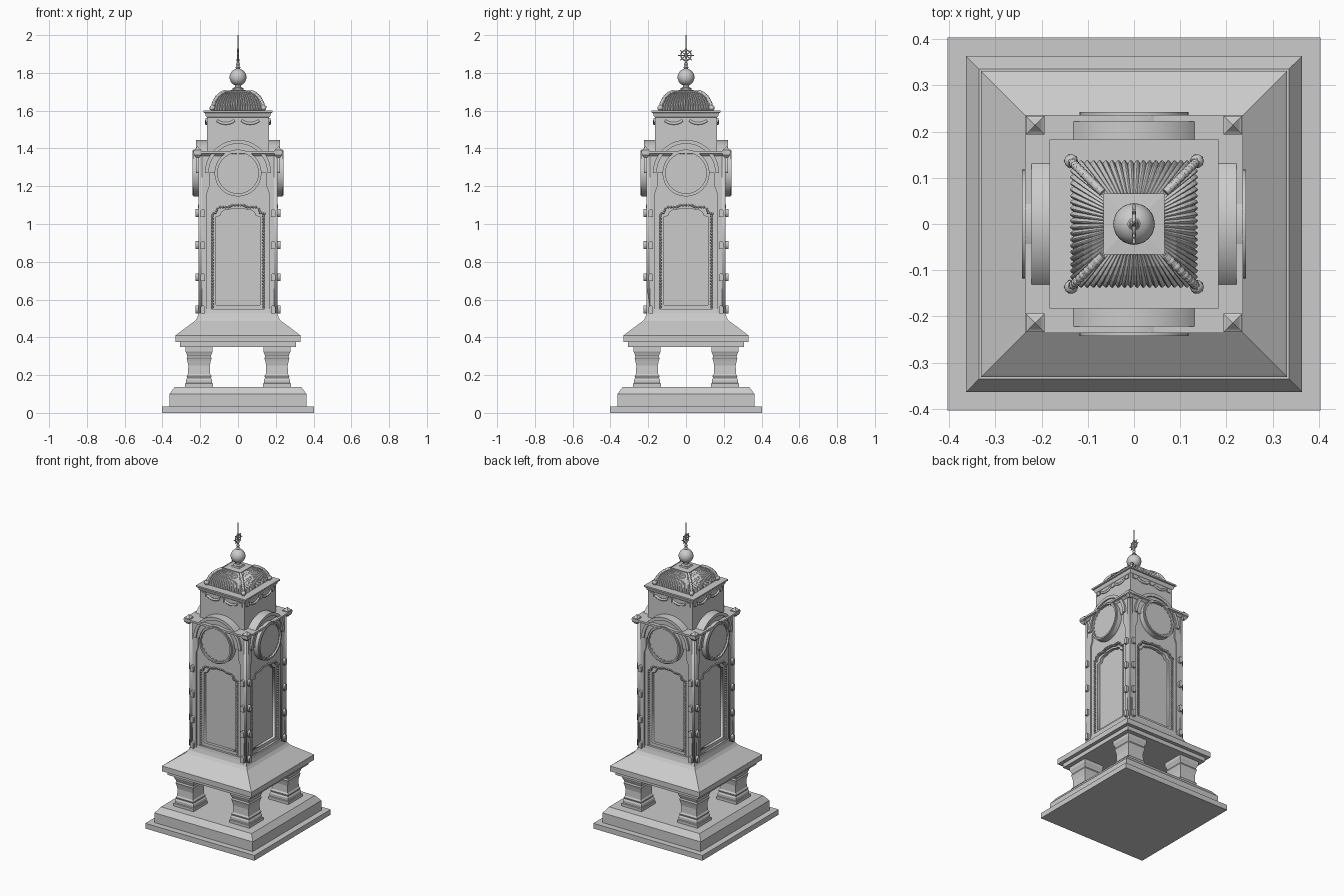
import bpy, bmesh
from math import sin, cos, pi, radians
from mathutils import Matrix, Vector

if "Cube" in bpy.data.objects:
    bpy.data.objects.remove(bpy.data.objects["Cube"])


def finish(name, bm, smooth=False):
    bmesh.ops.recalc_face_normals(bm, faces=bm.faces)
    me = bpy.data.meshes.new(name)
    bm.to_mesh(me)
    bm.free()
    for p in me.polygons:
        p.use_smooth = smooth
    ob = bpy.data.objects.new(name, me)
    bpy.context.collection.objects.link(ob)
    return ob


def skin(name, rings, smooth=False):
    """Closed loft through rings of equal point count."""
    bm = bmesh.new()
    vs = [[bm.verts.new(p) for p in r] for r in rings]
    n = len(vs[0])
    for a, b in zip(vs, vs[1:]):
        for i in range(n):
            bm.faces.new((a[i], a[(i + 1) % n], b[(i + 1) % n], b[i]))
    bm.faces.new(vs[0][::-1])
    bm.faces.new(vs[-1])
    return finish(name, bm, smooth)


def square(name, prof, cx=0, cy=0):
    return skin(name, [[(cx + h * a, cy + h * b, z) for a, b in
                        ((-1, -1), (1, -1), (1, 1), (-1, 1))] for h, z in prof])


def lathe(name, prof, n=24):
    ob = skin(name, [[(r * cos(2 * pi * i / n), r * sin(2 * pi * i / n), z)
                      for i in range(n)] for r, z in prof], True)
    bpy.context.view_layer.objects.active = ob
    ob.select_set(True)
    bpy.ops.object.shade_smooth_by_angle(angle=radians(40))
    ob.select_set(False)
    return ob


def curve_obj(name, splines, cyclic, **props):
    cu = bpy.data.curves.new(name, 'CURVE')
    for k, v in props.items():
        setattr(cu, k, v)
    for pts in splines:
        s = cu.splines.new('POLY')
        s.points.add(len(pts) - 1)
        for p, q in zip(s.points, pts):
            p.co = (*q, 1) if len(q) == 3 else (*q, 0, 1)
        s.use_cyclic_u = cyclic
    tmp = bpy.data.objects.new(name, cu)
    bpy.context.collection.objects.link(tmp)
    me = bpy.data.meshes.new_from_object(
        tmp.evaluated_get(bpy.context.evaluated_depsgraph_get()))
    bpy.data.objects.remove(tmp)
    ob = bpy.data.objects.new(name, me)
    bpy.context.collection.objects.link(ob)
    return ob


def plate(name, outlines, y0, y1):
    """Outlines in (x, z), holes allowed, filling depth y0..y1."""
    ob = curve_obj(name, outlines, True, dimensions='2D', fill_mode='BOTH',
                   extrude=abs(y1 - y0) / 2)
    ob.data.transform(Matrix.Translation((0, (y0 + y1) / 2, 0)) @ Matrix.Rotation(pi / 2, 4, 'X'))
    return ob


def four(ob):
    """Repeat a front-face part on the other three faces."""
    for k in (1, 2, 3):
        c = ob.copy()
        c.rotation_euler.z = k * pi / 2
        bpy.context.collection.objects.link(c)


def balls(name, pts, r):
    bm = bmesh.new()
    for p in pts:
        bmesh.ops.create_icosphere(bm, subdivisions=1, radius=r, matrix=Matrix.Translation(p))
    return finish(name, bm, True)


def rect(x0, x1, z0, z1):
    return [(x0, z0), (x1, z0), (x1, z1), (x0, z1)]


def arc(r, a0=0, a1=360, n=48, cx=0, cz=1.27):
    return [(cx + r * cos(radians(a0 + (a1 - a0) * i / n)),
             cz + r * sin(radians(a0 + (a1 - a0) * i / n))) for i in range(n + (a1 - a0 < 360))]


# base plinths and the flared table carrying the tower
square("ground_slab", [(.403, 0), (.403, .035)])
square("plinth", [(.363, .035), (.363, .1), (.335, .137)])
square("table", [(.307, .348), (.307, .375), (.331, .375), (.331, .41), (.325, .415),
                 (.228, .487), (.215, .505), (.208, .53), (.205, .55)])

# four squat pillars
leg = [(.074, .137), (.074, .155), (.069, .158), (.069, .175), (.063, .185), (.066, .195),
       (.059, .205), (.057, .25), (.062, .275), (.066, .29), (.062, .3), (.067, .315),
       (.072, .325), (.072, .35)]
for sx in (-1, 1):
    for sy in (-1, 1):
        square("leg", leg, sx * .206, sy * .206)

# tower shaft: core, then faces with a scalloped opening
square("shaft_core", [(.172, .53), (.172, 1.38)])
half = [(1.05, .57), (1.05, 8.4), (.88, 8.45), (.85, 8.7), (.75, 8.85), (.4, 8.9), (.2, 9.05)]


def opening(w, z0, dz):
    k = [(w, z0), (w, 1.05 + dz), (w - .022, 1.055 + dz), (w - .03, 1.075 + dz),
         (w - .045, 1.085 + dz), (.05, 1.085 + dz), (.03, 1.095 + dz)]
    return k + [(-x, z) for x, z in reversed(k)]


four(plate("panel_frame", [rect(-.2, .2, .53, 1.38), opening(.14, .55, 0)], -.202, -.19))
four(plate("panel_inner_frame", [rect(-.18, .18, .53, 1.2), opening(.117, .57, -.012)], -.191, -.17))
for s in (-1, 1):
    pil = [(.21, .53), (.21, 1.375), (.15, 1.375), (.15, 1.2), (.157, 1.185), (.163, 1.165), (.163, .53)]
    four(plate("corner_pilaster", [[(s * x, z) for x, z in pil]], -.21, -.19))
    # rounded studs up the pilasters
    for z in (.527, .697, .867, 1.037):
        four(plate("stud", [[(s * .186 - .012, z), (s * .186 + .012, z)] +
                            arc(.012, 0, 180, 8, s * .186, z + .03)], -.225, -.205))

# beading round the panel
pts = [(s * .134, -.198, .56 + .0155 * i) for s in (-1, 1) for i in range(32)]
top = opening(.14, .55, .004)[1:-1]
for a, b in zip(top, top[1:]):
    n = max(1, round((Vector(b) - Vector(a)).length / .014))
    for i in range(n):
        p = Vector(a).lerp(Vector(b), i / n)
        pts.append((p.x, -.206, p.y))
four(balls("panel_bead", pts, .0065))

# clock faces and arched hoods
hood = [(.175, 1.27)] + arc(.175, 0, 180) + [(-.175, 1.27)]
four(plate("clock_hood", [hood[1:-1] + arc(.155, 0, 180)[::-1]], -.222, -.16))
four(plate("hood_back", [arc(.157, 0, 180)], -.212, -.16))
four(plate("clock_drum", [arc(.124), arc(.112)], -.235, -.2))
four(plate("clock_bezel", [arc(.118), arc(.108)], -.242, -.2))
four(plate("clock_face", [arc(.11)], -.23, -.2))
ticks = []
for i in range(24):
    a = i * 15
    ticks.append(arc(.105, a - 3, a + 3, 2) + arc(.101, a - 3, a + 3, 2)[::-1])
four(plate("clock_tick", ticks, -.233, -.225))

# thin cornice with pyramidal corner caps
square("cornice", [(.212, 1.36), (.222, 1.37), (.236, 1.373), (.236, 1.386)])
for sx in (-1, 1):
    for sy in (-1, 1):
        square("corner_cap", [(.008, 1.35), (.02, 1.365), (.02, 1.392), (.014, 1.396), (.001, 1.41)],
               sx * .214, sy * .214)

# upper stage with swags and moulded top
square("upper_stage", [(.165, 1.38), (.165, 1.565), (.17, 1.57), (.175, 1.588), (.183, 1.59), (.183, 1.6)])
swags = [[(x, -.167, z) for x, z in arc(.075, 232, 308, 10, c, 1.607)] for c in (-.065, .065)]
four(curve_obj("swag", swags, False, dimensions='3D', bevel_depth=.008, bevel_resolution=1, use_fill_caps=True))
for s in (-1, 0, 1):
    four(plate("frieze_block", [rect(s * .135 - .014, s * .135 + .014, 1.535, 1.56)], -.171, -.16))

# ribbed dome roof: scalloped square rings following a curved slope
slope = [(.135, 1.6), (.135, 1.612), (.131, 1.632), (.123, 1.652), (.11, 1.672), (.092, 1.688), (.068, 1.7)]
RIBS, SUB = 20, 6
rings = []
for h, z in slope:
    ring = []
    for k in range(4):
        m = Matrix.Rotation(k * pi / 2, 3, 'Z')
        for i in range(RIBS * SUB):
            t = i / (RIBS * SUB)
            d = .007 * abs(sin(pi * t * RIBS)) * h / .135
            ring.append(m @ Vector(((2 * t - 1) * h, -(h - .004 + d), z + d * .4)))
    rings.append(ring)
skin("ribbed_roof", rings)

# hip ridges with stepped crockets and end knobs
hips = [[(sx * h, sy * h, z + .002) for h, z in slope] for sx in (-1, 1) for sy in (-1, 1)]
curve_obj("hip_ridge", hips, False, dimensions='3D', bevel_depth=.009, bevel_resolution=1, use_fill_caps=True)
balls("hip_crocket", [p for hp in hips for a, b in zip(hp, hp[1:])
                      for p in (a, (Vector(a) + Vector(b)) / 2)], .011)
balls("hip_knob", [(sx * .136, sy * .136, 1.615) for sx in (-1, 1) for sy in (-1, 1)], .017)

# roof cap, ball and spire
square("roof_cap", [(.066, 1.695), (.066, 1.706), (.03, 1.709), (.026, 1.716)])
ball = [(.045 * sin(pi * i / 16), 1.777 - .045 * cos(pi * i / 16)) for i in range(2, 15)]
lathe("ball_finial", [(.028, 1.71), (.028, 1.72), (.017, 1.725), (.017, 1.735)] + ball +
      [(.01, 1.822), (.014, 1.828), (.006, 1.836), (.011, 1.848), (.005, 1.856), (.009, 1.868),
       (.005, 1.876), (.005, 1.925), (.003, 1.935), (.0015, 2.0)])

# wheel ornament on the spire, facing sideways
wheel = [(0, x, z) for x, z in arc(.027, 0, 360, 24, 0, 1.893)]
curve_obj("wheel_rim", [wheel], True, dimensions='3D', bevel_depth=.004, bevel_resolution=1)
spokes = [[(0, -.042 * cos(a), 1.893 - .036 * sin(a)), (0, .042 * cos(a), 1.893 + .036 * sin(a))]
          for a in (0, pi / 4, 3 * pi / 4)]
curve_obj("wheel_spoke", spokes, False, dimensions='3D', bevel_depth=.0028, bevel_resolution=1, use_fill_caps=True)
